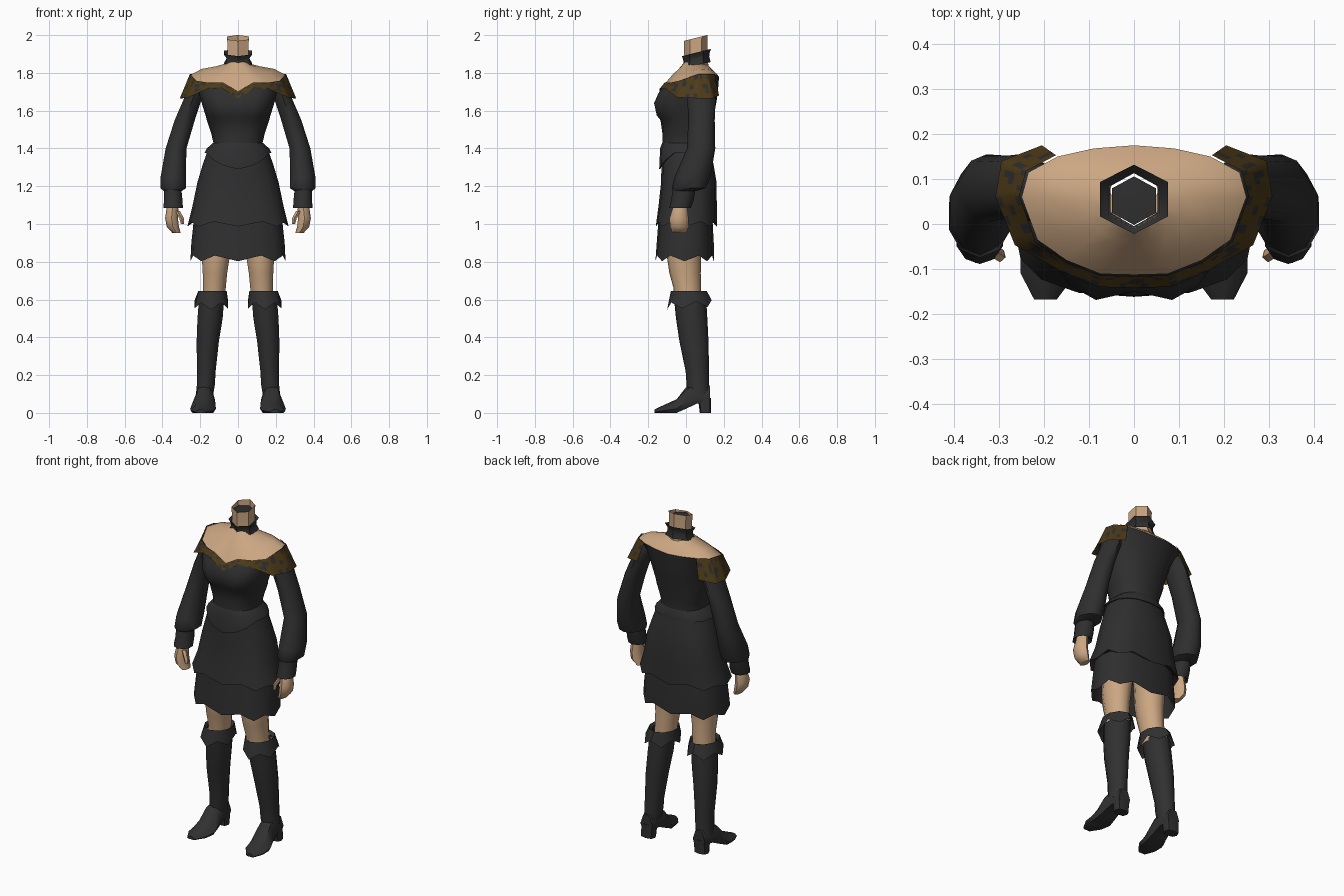
import bpy, bmesh, math, random
from mathutils import Vector

random.seed(4)


def material(name, rgb):
    m = bpy.data.materials.new(name)
    m.diffuse_color = (*rgb, 1)
    return m


SKIN = material("skin", (0.60, 0.385, 0.225))
BLACK = material("black_cloth", (0.028, 0.028, 0.029))
BOOT = material("black_leather", (0.030, 0.030, 0.031))
LACE = material("brown_lace", (0.075, 0.043, 0.009))


def ring(cx, cy, z, rx, ry, n=10, p=1.0, wave=0.0, tilt=0.0):
    """Super-ellipse ring starting at the front; wave zigzags the height."""
    pts = []
    for i in range(n):
        t = 2 * math.pi * i / n
        s, c = math.sin(t), math.cos(t)
        x = math.copysign(abs(s) ** p, s) * rx
        y = -math.copysign(abs(c) ** p, c) * ry
        pts.append(Vector((cx + x, cy + y, z + wave * (-1) ** i + tilt * y)))
    return pts


def loft(name, rings, mat, caps=(False, False), mirror=False, closed=True, angle=50):
    """Skin a list of equal-length rings into one mesh."""
    bm = bmesh.new()
    vs = [[bm.verts.new(p) for p in r] for r in rings]
    n = len(rings[0])
    for a, b in zip(vs, vs[1:]):
        for i in range(n if closed else n - 1):
            j = (i + 1) % n
            bm.faces.new((a[i], a[j], b[j], b[i]))
    if caps[0]:
        bm.faces.new(vs[0][::-1])
    if caps[1]:
        bm.faces.new(vs[-1])
    if rings[0][0].z > rings[-1][0].z + 1e-4:
        bmesh.ops.reverse_faces(bm, faces=bm.faces[:])
    if all(caps):
        bmesh.ops.recalc_face_normals(bm, faces=bm.faces[:])
    me = bpy.data.meshes.new(name)
    bm.to_mesh(me)
    bm.free()
    me.materials.append(mat)
    for f in me.polygons:
        f.use_smooth = True
    me.set_sharp_from_angle(angle=math.radians(angle))
    ob = bpy.data.objects.new(name, me)
    bpy.context.collection.objects.link(ob)
    if mirror:
        m = ob.modifiers.new("mirror", "MIRROR")
        m.use_axis = (True, False, False)
    return ob


def body(z, rx, yf, yb, dip=0.0, p=0.85, wave=0.0):
    """Torso or skirt ring from its front and back extents; dip recesses the middle."""
    r = ring(0, (yf + yb) / 2, z, rx, (yb - yf) / 2, 16, p, wave)
    r[0].y += dip
    return r


# Neckline, shared by shoulders, bodice and lace
half = [Vector(p) for p in [
    (0, -.112, 1.70), (.075, -.11, 1.745), (.15, -.08, 1.745), (.215, -.035, 1.755),
    (.25, .06, 1.79), (.235, .115, 1.79), (.17, .15, 1.79), (.09, .168, 1.785), (0, .175, 1.78)]]
neckline = half + [Vector((-p.x, p.y, p.z)) for p in half[7:0:-1]]

# Bare shoulders and chest
base = ring(0, .055, 1.85, .058, .062, 16, tilt=-.15)
rise = lambda k, h: [a.lerp(b, k) + Vector((0, 0, h * abs(a.x) / .25)) for a, b in zip(neckline, base)]
loft("shoulders", [neckline, rise(.3, .013), rise(.7, .003), base], SKIN)

# Neck, open at the top with a dark inside
loft("neck", [ring(0, .055, 1.83, .066, .064, 6), ring(0, .052, 1.9, .064, .061, 6, tilt=.2),
              ring(0, .052, 1.985, .066, .063, 6, tilt=.25)], SKIN)
loft("neck_inside", [ring(0, .052, 1.965, .057, .054, 6), ring(0, .052, 1.967, .01, .01, 6)],
     BLACK, (False, True))

# Choker with flared edges
loft("choker", [ring(0, .055, 1.842, .087, .076, 6, tilt=.2), ring(0, .055, 1.868, .07, .068, 6, tilt=.25),
                ring(0, .055, 1.888, .072, .07, 6, tilt=.25), ring(0, .055, 1.908, .087, .077, 6, tilt=.25),
                ring(0, .055, 1.89, .06, .06, 6, tilt=.25)], BLACK)

# Bodice
loft("bodice", [body(1.39, .14, -.125, .125), body(1.43, .13, -.125, .125), body(1.48, .142, -.125, .13),
                body(1.55, .165, -.135, .142), body(1.575, .172, -.165, .147, .02),
                body(1.64, .192, -.18, .16, .03), body(1.69, .205, -.158, .168, .03), neckline], BLACK)

# Draped waist piece, pointed at the front
drape = body(1.375, .178, -.142, .14)
for i, d in ((0, .085), (1, .065), (2, .035), (15, .065), (14, .035)):
    drape[i].z -= d
loft("waist_drape", [[p * .96 + Vector((0, 0, .04 * p.z)) for p in drape], drape,
                     body(1.40, .165, -.137, .138), body(1.43, .131, -.126, .126)], BLACK)

# Overskirt and underskirt
hem = body(1.0, .268, -.16, .163, p=.75, wave=-.013)
loft("overskirt", [body(1.02, .235, -.14, .14, p=.75), hem, body(1.1, .24, -.145, .163, p=.8),
                   body(1.22, .215, -.132, .162, p=.8), body(1.32, .185, -.13, .145),
                   body(1.39, .16, -.13, .132)], BLACK)
loft("underskirt", [body(.818, .252, -.162, .147, p=.75, wave=-.015),
                    body(.9, .247, -.155, .147, p=.75), body(1.03, .233, -.145, .14, p=.75)], BLACK)

# Lace collar falling over the shoulders, mottled with dark cloth
out = [(0, -.03, -.035), (.005, -.03, -.03), (.012, -.025, -.03), (.05, -.012, -.085),
       (.058, .0, -.125), (.06, .025, -.125), (.035, .025, -.11)]
top = [p + Vector((p.x * .02, -.004 if p.y < .05 else .003, .003)) for p in half[:7]]
low = [p + Vector(o) for p, o in zip(half, out)]
lace = loft("lace_collar", [low, top], LACE, mirror=True, closed=False)
lace.data.materials.append(BLACK)
bm = bmesh.new()
bm.from_mesh(lace.data)
bmesh.ops.subdivide_edges(bm, edges=bm.edges[:], cuts=4, use_grid_fill=True)
for f in bm.faces:
    f.material_index = int(random.random() < .2)
bm.to_mesh(lace.data)
bm.free()

# Puffed sleeves and cuffs
loft("sleeve", [ring(*a) for a in [
    (.345, -.005, 1.175, .05, .06), (.343, .015, 1.19, .072, .09), (.343, .035, 1.25, .07, .095),
    (.328, .08, 1.4, .058, .075), (.282, .082, 1.55, .056, .07), (.24, .082, 1.66, .05, .075),
    (.222, .075, 1.73, .045, .07), (.215, .07, 1.77, .025, .045)]], BLACK, (True, True), True)
loft("cuff", [ring(*a) for a in [
    (.343, -.03, 1.11, .03, .035), (.343, -.032, 1.085, .054, .057), (.343, -.02, 1.12, .052, .06),
    (.345, -.01, 1.18, .048, .06)]], BLACK, (True, False), True)

# Hands with thumbs
loft("hand", [ring(*a, 8) for a in [
    (.325, -.035, .952, .022, .035), (.345, -.035, .985, .032, .05), (.352, -.037, 1.03, .034, .05),
    (.348, -.033, 1.07, .032, .042), (.345, -.03, 1.11, .028, .034)]], SKIN, (True, True), True)
loft("thumb", [ring(*a, 5) for a in [
    (.294, -.07, 1.0, .009, .011), (.298, -.07, 1.03, .013, .015), (.322, -.055, 1.07, .014, .016)]],
     SKIN, (True, True), True)

# Bare legs
loft("leg", [ring(*a) for a in [
    (.132, .01, .58, .062, .07), (.125, .007, .66, .063, .073), (.122, -.005, .74, .068, .083),
    (.118, -.01, .82, .077, .09), (.11, .0, 1.0, .085, .1)]], SKIN, (True, True), True)

# Boot shafts
loft("boot_shaft", [ring(*a) for a in [
    (.178, .068, .09, .048, .06), (.17, .063, .15, .05, .06), (.168, .06, .22, .052, .062),
    (.16, .042, .38, .062, .077), (.148, .03, .5, .07, .083), (.14, .022, .6, .07, .085)]],
     BOOT, (True, False), True)

# Folded boot tops with pointed edges
loft("boot_top", [ring(.142, .018, .572, .094, .118, 10, 1, -.018, .06),
                  ring(.135, .015, .645, .079, .095, 10), ring(.135, .015, .63, .065, .075, 10)],
     BOOT, mirror=True)


# Feet, sectioned from heel to toe
def foot_section(y, cx, w, z0, z1):
    h = z1 - z0
    return [Vector((cx + a * w, y, z0 + b * h)) for a, b in
            [(-.8, 0), (.8, 0), (1, .3), (.55, .9), (0, 1), (-.55, .9), (-1, .3)]]


loft("boot_foot", [foot_section(*a) for a in [
    (.128, .175, .04, .055, .14), (.06, .177, .052, .05, .16), (.0, .18, .06, .022, .135),
    (-.05, .185, .068, 0, .072), (-.11, .19, .062, 0, .045), (-.168, .197, .025, 0, .018)]],
     BOOT, (True, True), True)
loft("boot_heel", [ring(.178, .103, 0, .042, .03, 8, .7), ring(.176, .098, .08, .045, .035, 8, .7)],
     BOOT, (True, True), True)
